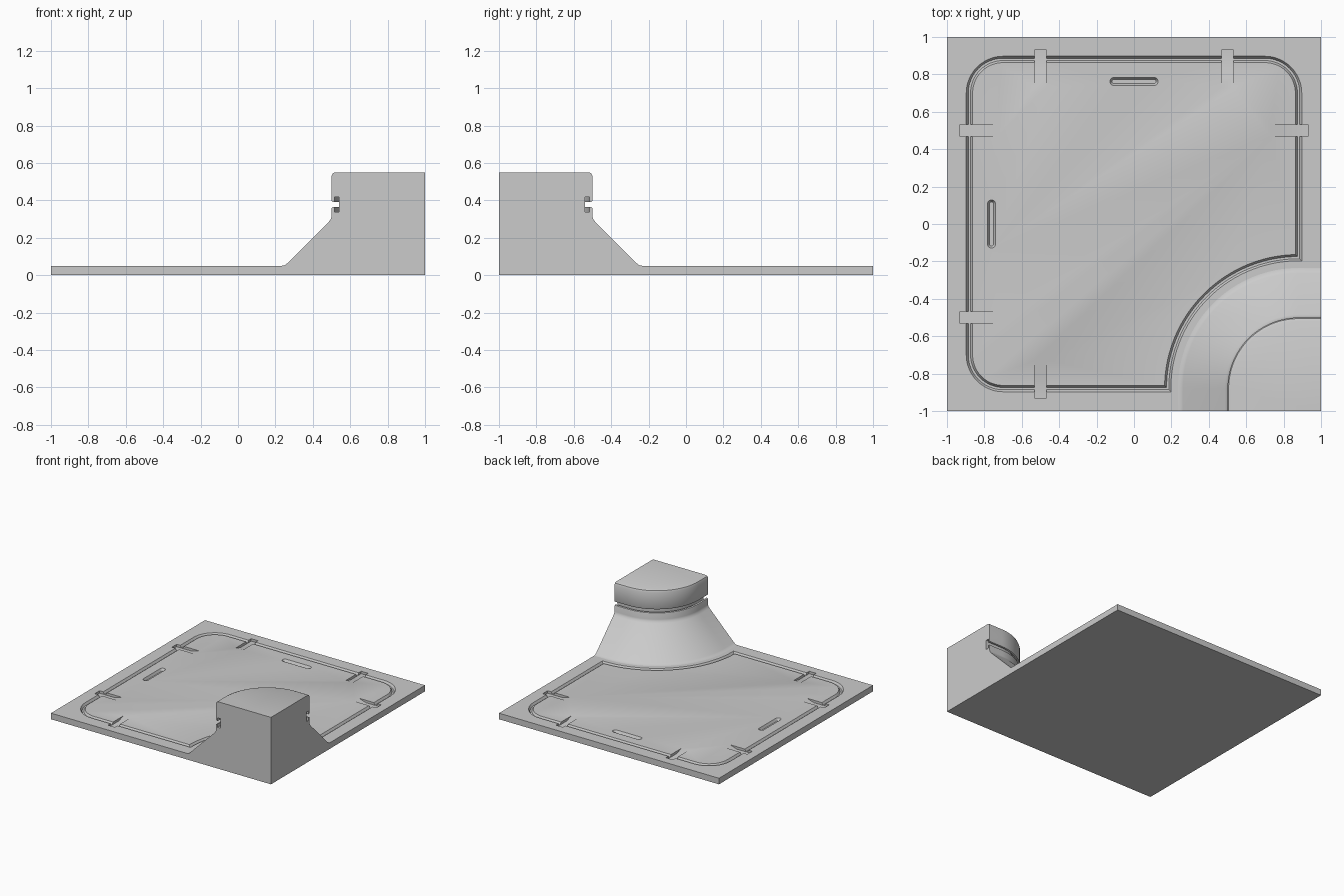
import bpy, bmesh
from math import cos, sin, pi, radians
from mathutils import Vector, Matrix

if "Cube" in bpy.data.objects:
    bpy.data.objects.remove(bpy.data.objects["Cube"])

TOP = 0.05          # upper face of the base slab
C = 0.88            # groove distance from the centre, also the corner arc centre


def make(name, verts, faces):
    bm = bmesh.new()
    vs = [bm.verts.new(v) for v in verts]
    for f in faces:
        bm.faces.new([vs[i] for i in f])
    bmesh.ops.recalc_face_normals(bm, faces=bm.faces)
    me = bpy.data.meshes.new(name)
    bm.to_mesh(me)
    bm.free()
    ob = bpy.data.objects.new(name, me)
    bpy.context.collection.objects.link(ob)
    return ob


def activate(ob):
    bpy.ops.object.select_all(action='DESELECT')
    ob.select_set(True)
    bpy.context.view_layer.objects.active = ob


def cut(target, cutter):
    cutter.hide_render = True
    mod = target.modifiers.new("cut", 'BOOLEAN')
    mod.operation, mod.solver, mod.object = 'DIFFERENCE', 'EXACT', cutter
    activate(target)
    bpy.ops.object.modifier_apply(modifier=mod.name)
    bpy.data.objects.remove(cutter)


def arc(cx, cy, r, a0, a1, n):
    return [Vector((cx + r * cos(radians(a0 + (a1 - a0) * i / n)),
                    cy + r * sin(radians(a0 + (a1 - a0) * i / n)))) for i in range(n + 1)]


def loft(name, rings, wrap=False):
    n, m = len(rings[0]), len(rings)
    faces = [(j * n + i, j * n + (i + 1) % n, (j + 1) % m * n + (i + 1) % n, (j + 1) % m * n + i)
             for j in range(m if wrap else m - 1) for i in range(n)]
    if not wrap:
        faces += [tuple(range(n)), tuple(range((m - 1) * n, m * n))]
    return make(name, [v for r in rings for v in r], faces)


# Base slab
bpy.ops.mesh.primitive_cube_add(size=1, location=(0, 0, TOP / 2))
base = bpy.context.object
base.name = "base_slab"
base.scale = (2, 2, TOP)
bpy.ops.object.transform_apply(location=True, scale=True)

# Border groove swept along a rounded outline with a concave quarter cut out
R = 0.18
path = (arc(C - R, C - R, R, 0, 90, 12) + arc(R - C, C - R, R, 90, 180, 12)
        + arc(R - C, R - C, R, 180, 270, 12) + arc(C, -C, 0.70, 180, 90, 36))
section = [(-0.017, 0.07), (0.017, 0.07), (0.017, TOP), (0.006, 0.032), (-0.006, 0.032), (-0.017, TOP)]
rings = []
for i, p in enumerate(path):
    a = (p - path[i - 1]).normalized()
    b = (path[(i + 1) % len(path)] - p).normalized()
    na, nb = Vector((a.y, -a.x)), Vector((b.y, -b.x))
    miter = (na + nb) / (1 + na.dot(nb))
    rings.append([(p.x + miter.x * d, p.y + miter.y * d, z) for d, z in section])
cut(base, loft("groove_cutter", rings, wrap=True))

# Ramped pockets crossing the groove
side = [(0.93, 0.06), (0.93, 0.03), (0.79, 0.03), (0.73, TOP), (0.70, 0.06)]
for turn, offset in [(0, 0.5), (1, 0.5), (1, -0.5), (2, 0.5), (2, -0.5), (3, -0.5)]:
    # turn 0 is the right edge, then back, left and front
    rot = Matrix.Rotation(turn * pi / 2, 4, 'Z')
    if turn == 3:
        offset = -0.5
    rings = [[rot @ Vector((u, offset + w, z)) for u, z in side] for w in (-0.0315, 0.0315)]
    cut(base, loft("pocket_cutter", rings))

# Two finger slots with sloping walls
for turn in (1, 2):
    rot = Matrix.Rotation(turn * pi / 2, 4, 'Z')
    rings = []
    for r, z in [(0.022, 0.07), (0.022, TOP), (0.011, 0.03)]:
        outline = arc(0.762, 0.107, r, 0, 180, 10) + arc(0.762, -0.107, r, 180, 360, 10)
        rings.append([rot @ Vector((p.x, p.y, z)) for p in outline])
    cut(base, loft("slot_cutter", rings))

# Quarter pedestal: sloping foot, T-shaped slot and bevelled cap
profile = [(0.235, 0.05), (0.25, 0.053), (0.263, 0.063), (0.485, 0.285), (0.495, 0.297), (0.5, 0.312),
           (0.5, 0.355), (0.503, 0.362), (0.51, 0.365), (0.515, 0.365), (0.515, 0.338), (0.54, 0.338),
           (0.54, 0.417), (0.515, 0.417), (0.515, 0.39), (0.51, 0.39), (0.503, 0.393), (0.5, 0.40),
           (0.5, 0.53), (0.506, 0.544), (0.52, 0.55)]
n = len(profile)
verts, stations = [], 0
for s in range(35):
    for x, z in profile:
        r = C - x
        line = [Vector((x, -1))] + arc(C, -C, r, 180, 90, 32) + [Vector((1, -x))]
        verts.append((line[s].x, line[s].y, z))
m = 35
faces = [(s * n + i, s * n + i + 1, (s + 1) * n + i + 1, (s + 1) * n + i)
         for s in range(m - 1) for i in range(n - 1)]
lo, hi = len(verts), len(verts) + 1
verts += [(1, -1, 0.05), (1, -1, 0.55)]
faces += [tuple(range(n)) + (hi, lo),
          tuple(range((m - 1) * n, m * n)) + (hi, lo),
          tuple(s * n + n - 1 for s in range(m)) + (hi,),
          tuple(s * n for s in range(m)) + (lo,)]
pedestal = make("corner_pedestal", verts, faces)

for ob in (base, pedestal):
    activate(ob)
    bpy.ops.object.shade_smooth_by_angle(angle=radians(30))
